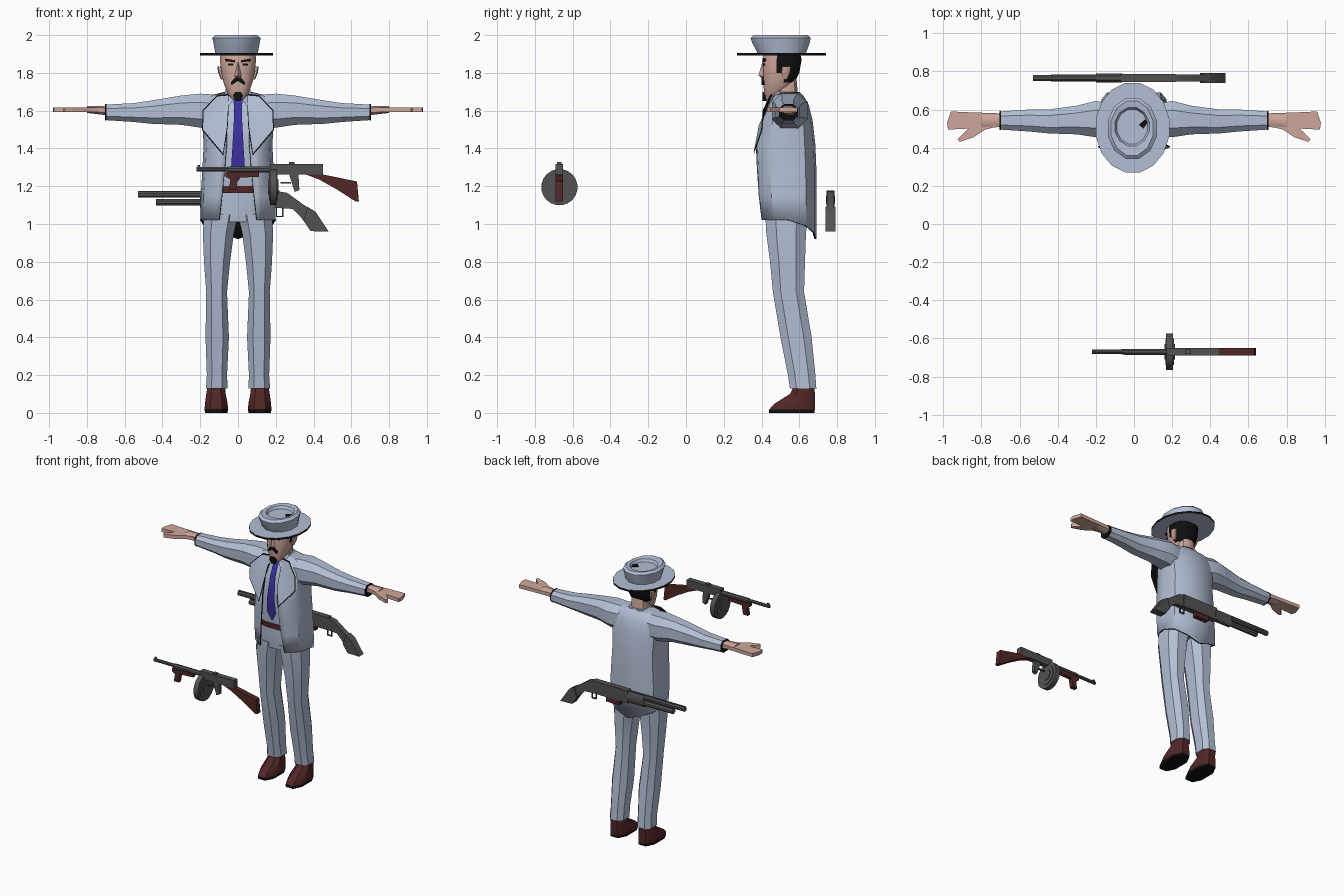
import bpy, bmesh, math
from mathutils import Vector


def mat(name, r, g, b):
    m = bpy.data.materials.new(name)
    m.diffuse_color = (r, g, b, 1)
    return m


FABRIC = mat("pale_blue_cloth", .45, .52, .66)
SKIN = mat("skin", .62, .39, .33)
RED = mat("dark_red_brown", .085, .02, .02)
BLACK = mat("black", .005, .005, .005)
TIE = mat("blue_tie", .045, .03, .36)
METAL = mat("gun_metal", .085, .085, .085)


def make(name, verts, faces, mats, rule=None, recalc=True):
    me = bpy.data.meshes.new(name)
    me.from_pydata(verts, [], faces)
    if recalc:
        bm = bmesh.new()
        bm.from_mesh(me)
        bmesh.ops.recalc_face_normals(bm, faces=bm.faces[:])
        bm.to_mesh(me)
        bm.free()
    for m in mats:
        me.materials.append(m)
    if rule:
        for p in me.polygons:
            p.material_index = rule(p.center, p.normal)
    ob = bpy.data.objects.new(name, me)
    bpy.context.collection.objects.link(ob)
    return ob


def loft(name, rings, mats, n=12, axis='z', power=.8, s=1, rule=None):
    """Rings are (position, (a0, a1), (b0, b1)) extents of rounded sections."""
    verts, k = [], math.cos(math.pi / n) ** power
    for p, (a0, a1), (b0, b1) in rings:
        for i in range(n):
            t = 2 * math.pi * (i + .5) / n
            u, v = (math.copysign(abs(f) ** power, f) / k for f in (math.cos(t), math.sin(t)))
            a = (a0 + a1) / 2 + u * (a1 - a0) / 2
            b = (b0 + b1) / 2 + v * (b1 - b0) / 2
            verts.append((s * a, b, p) if axis == 'z' else (s * p, a, b))
    faces = [(r * n + i, r * n + (i + 1) % n, (r + 1) * n + (i + 1) % n, (r + 1) * n + i)
             for r in range(len(rings) - 1) for i in range(n)]
    faces += [tuple(range(n)), tuple(range(len(verts) - n, len(verts)))]
    return make(name, verts, faces, mats, rule)


def prism(name, pts, lo, hi, m, axis='y', s=1):
    """Extrude an outline: (x, z) along y, or (x, y) along z."""
    n = len(pts)
    verts = [(s * a, d, b) if axis == 'y' else (s * a, b, d) for d in (lo, hi) for a, b in pts]
    faces = [tuple(range(n)), tuple(range(n, 2 * n))]
    faces += [(i, (i + 1) % n, n + (i + 1) % n, n + i) for i in range(n)]
    return make(name, verts, faces, [m])


def box(name, x, y, z, m, s=1):
    return prism(name, [(x[0], z[0]), (x[1], z[0]), (x[1], z[1]), (x[0], z[1])], y[0], y[1], m, s=s)


def rod(name, x0, x1, y, z, r, m, n=8):
    e = (y - r, y + r), (z - r, z + r)
    return loft(name, [(x0, *e), (x1, *e)], [m], n, 'x', 1)


def sym(w):
    return (-w, w)


# Head with hair on the back, neck
loft("head", [(1.66, sym(.03), (.42, .47)), (1.69, sym(.055), (.413, .53)),
              (1.75, sym(.077), (.41, .575)), (1.80, sym(.088), (.41, .60)),
              (1.87, sym(.096), (.405, .612)), (1.92, sym(.09), (.42, .60))],
     [SKIN, BLACK], 16, rule=lambda c, n: int(c.z > 1.75 and c.y > .53 or c.z > 1.8 and c.y > .50))
loft("neck", [(1.60, sym(.065), (.47, .60)), (1.77, sym(.06), (.47, .585))], [SKIN])

# Face
make("nose", [(0, .405, 1.86), (-.02, .412, 1.78), (.02, .412, 1.78), (0, .383, 1.785), (0, .41, 1.77)],
     [(0, 1, 3), (0, 3, 2), (1, 4, 3), (3, 4, 2), (0, 2, 4, 1)], [SKIN])
for s in (1, -1):
    prism("eyebrow", [(.015, 1.855), (.065, 1.862), (.065, 1.875), (.015, 1.867)], .404, .43, BLACK, s=s)
    prism("eye", [(.022, 1.838), (.055, 1.838), (.05, 1.85), (.025, 1.85)], .406, .43, BLACK, s=s)
    prism("moustache", [(0, 1.757), (.035, 1.735), (.038, 1.75), (.015, 1.775), (0, 1.772)],
          .400, .425, BLACK, s=s)
    loft("ear", [(1.765, (.078, .09), (.515, .535)), (1.80, (.08, .105), (.505, .55)),
                 (1.835, (.085, .11), (.51, .555))], [SKIN], 8, s=s)
prism("goatee", [(-.012, 1.65), (.012, 1.65), (.027, 1.68), (.015, 1.70), (-.015, 1.70), (-.027, 1.68)],
      .406, .43, BLACK)

# Hat: brim with a black edge, flared crown with a sunken top
loft("hat_brim", [(1.892, (-.2, .185), (.27, .74)), (1.905, (-.2, .185), (.27, .74))],
     [FABRIC, BLACK], 16, power=1, rule=lambda c, n: int(abs(n.z) < .5))
loft("hat_crown", [(1.903, (-.12, .105), (.38, .635)), (1.96, (-.13, .115), (.35, .655)),
                   (1.985, (-.137, .12), (.342, .66)), (2.0, (-.12, .10), (.36, .645)),
                   (1.995, (-.10, .08), (.41, .61)), (1.975, (-.09, .07), (.42, .60))],
     [FABRIC], 12, power=1)
prism("hat_dent", [(.025, .52), (.05, .50), (.07, .53), (.06, .55)], 1.974, 1.982, BLACK, 'z')

# Shirt, collar, tie, hips and belt
loft("shirt", [(1.15, sym(.15), (.425, .64)), (1.40, sym(.15), (.395, .64)), (1.55, sym(.15), (.42, .63)),
               (1.64, sym(.12), (.455, .61)), (1.70, sym(.07), (.475, .60))], [FABRIC], 12, power=.6)
tie_rows = [(1.665, .026, .458), (1.62, .02, .436), (1.55, .022, .408), (1.40, .03, .385),
            (1.29, .037, .395), (1.23, .003, .402)]
make("tie", [(s * w, y, z) for z, w, y in tie_rows for s in (-1, 1)],
     [(2 * i + 2, 2 * i + 3, 2 * i + 1, 2 * i) for i in range(5)], [TIE], recalc=False)
for s in (1, -1):
    make("collar", [(s * .012, .45, 1.67), (s * .05, .425, 1.625), (s * .075, .47, 1.67),
                    (s * .065, .50, 1.715), (s * .03, .465, 1.70)], [(0, 1, 2, 3, 4)], [FABRIC])
loft("hips", [(1.01, sym(.175), (.43, .64)), (1.10, sym(.17), (.42, .65)), (1.20, sym(.16), (.42, .64))],
     [FABRIC], 12, power=.7)
loft("belt", [(1.165, sym(.165), (.412, .65)), (1.20, sym(.162), (.412, .65))], [RED], 12, power=.7)

# Jacket: open shell with black lining and a pointed tail
rows = [(1.02, .20, .40, .69, .10), (1.15, .197, .385, .69, .085), (1.30, .188, .375, .69, .07),
        (1.42, .182, .37, .685, .06), (1.55, .19, .40, .67, .06), (1.63, .195, .435, .65, .05),
        (1.675, .17, .46, .625, .045), (1.70, .07, .495, .60, .038)]
drop = [0, 0, 0, 0, .03, .065, .10]
verts = []
for z, w, yf, yb, ox in rows:
    half = [(ox, yf), (max(.6 * w, ox + .01), yf + .008), (.92 * w, yf + (yb - yf) * .22),
            (w, (yf + yb) / 2), (.9 * w, yb - (yb - yf) * .18), (.5 * w, yb - .01), (0, yb)]
    d = drop if z == 1.02 else [0] * 7
    verts += [(x, y, z - e) for (x, y), e in zip(half, d)]
    verts += [(-x, y, z - e) for (x, y), e in list(zip(half, d))[-2::-1]]
faces = [(r * 13 + i, r * 13 + i + 1, r * 13 + i + 14, r * 13 + i + 13)
         for r in range(len(rows) - 1) for i in range(12)]
jacket = make("jacket", verts, faces, [FABRIC, BLACK], recalc=False)
sol = jacket.modifiers.new("lining", 'SOLIDIFY')
sol.thickness, sol.offset = .01, -1
sol.material_offset = sol.material_offset_rim = 1

# Lapels, each over a slightly larger black backing
lapel = [Vector(p) for p in [(.08, .357, 1.375), (.185, .40, 1.50), (.182, .405, 1.60),
                             (.11, .44, 1.675), (.05, .45, 1.68), (.058, .385, 1.52)]]
mid = sum(lapel, Vector()) / len(lapel)
for s in (1, -1):
    for name, k, dy, m in (("lapel", 1, 0, FABRIC), ("lapel_edge", 1.07, .004, BLACK)):
        pts = [mid + (p - mid) * k for p in lapel] + [mid]
        ring = [(6, i, (i + 1) % 6)[::s] for i in range(6)]
        make(name, [(s * p.x, p.y + dy, p.z) for p in pts], ring, [m], recalc=False)

# Limbs, mirrored
hand = [(.70, .515), (.78, .495), (.84, .455), (.915, .43), (.925, .445), (.87, .50),
        (.975, .495), (.98, .53), (.96, .59), (.85, .585), (.70, .58)]
for s in (1, -1):
    loft("sleeve", [(.12, (.46, .63), (1.50, 1.685)), (.20, (.455, .645), (1.51, 1.69)),
                    (.30, (.47, .62), (1.525, 1.68)), (.45, (.475, .60), (1.53, 1.655)),
                    (.55, (.485, .60), (1.54, 1.64)), (.70, (.495, .59), (1.55, 1.632))],
         [FABRIC], 8, 'x', s=s)
    loft("cuff_edge", [(.697, (.493, .592), (1.548, 1.634)), (.705, (.493, .592), (1.548, 1.634))],
         [BLACK], 8, 'x', s=s)
    loft("wrist", [(.69, (.51, .58), (1.575, 1.625)), (.80, (.50, .58), (1.588, 1.624))],
         [SKIN], 8, 'x', s=s)
    prism("hand", hand, 1.592, 1.618, SKIN, 'z', s)
    loft("trouser_leg", [(.13, (.055, .17), (.55, .69)), (.20, (.058, .165), (.54, .685)),
                         (.40, (.048, .172), (.50, .665)), (.64, (.058, .168), (.46, .625)),
                         (.80, (.042, .18), (.445, .63)), (.95, (.022, .186), (.425, .635)),
                         (1.05, (.0, .18), (.42, .645))], [FABRIC], 8, s=s)
    loft("shoe", [(0, (.055, .175), (.44, .68)), (.018, (.053, .177), (.44, .682)),
                  (.05, (.055, .175), (.47, .682)), (.10, (.065, .168), (.55, .682)),
                  (.15, (.07, .16), (.575, .68))], [RED, BLACK], 8, s=s,
         rule=lambda c, n: int(c.z < .02))

# Drum-fed gun floating in front
Y = -.67
rod("drum_gun_barrel", -.22, .20, Y, 1.29, .011, METAL)
rod("drum_gun_jacket", -.05, .20, Y, 1.288, .016, METAL)
box("drum_gun_sight", (-.215, -.20), (Y - .005, Y + .005), (1.29, 1.312), METAL)
box("drum_gun_receiver", (.17, .45), (Y - .02, Y + .02), (1.262, 1.318), METAL)
box("drum_gun_bolt", (.27, .30), (Y - .012, Y + .012), (1.31, 1.328), METAL)
for r, x in ((.095, .018), (.07, .023), (.04, .027)):
    rod("drum_magazine", .187 - x, .187 + x, Y, 1.195, r, METAL, 20)
prism("drum_gun_grip", [(.27, 1.265), (.32, 1.265), (.325, 1.18), (.30, 1.17)], Y - .014, Y + .014, METAL)
box("drum_gun_trigger_guard", (.225, .28), (Y - .006, Y + .006), (1.215, 1.222), METAL)
prism("drum_gun_stock", [(.36, 1.262), (.45, 1.262), (.63, 1.225), (.64, 1.12), (.625, 1.118),
                         (.52, 1.185), (.43, 1.235)], Y - .02, Y + .02, RED)
prism("drum_gun_foregrip", [(-.065, 1.275), (.11, 1.275), (.11, 1.25), (.0, 1.245), (-.01, 1.18),
                            (-.05, 1.18), (-.04, 1.235), (-.065, 1.25)], Y - .014, Y + .014, RED)

# Long gun behind the back
Y = .765
rod("long_gun_barrel", -.53, .10, Y, 1.156, .016, METAL)
rod("long_gun_tube", -.435, .10, Y, 1.115, .018, METAL)
box("long_gun_rib", (-.53, .0), (Y - .006, Y + .006), (1.165, 1.176), METAL)
loft("long_gun_pump", [(-.20, (.742, .788), (1.088, 1.172)), (-.06, (.742, .788), (1.088, 1.172))],
     [METAL], 8, 'x')
box("long_gun_receiver", (-.07, .22), (Y - .021, Y + .021), (1.085, 1.178), METAL)
box("long_gun_red_grip", (.0, .11), (Y - .016, Y + .016), (1.05, 1.09), RED)
for x, z in (((.20, .206), (1.04, 1.09)), ((.234, .24), (1.04, 1.09)), ((.20, .24), (1.036, 1.043))):
    box("long_gun_trigger_guard", x, (Y - .005, Y + .005), z, METAL)
prism("long_gun_neck", [(.20, 1.175), (.26, 1.165), (.35, 1.10), (.40, 1.07), (.36, 1.0), (.33, 1.04),
                        (.29, 1.08), (.20, 1.085)], Y - .018, Y + .018, METAL)
prism("long_gun_stock", [(.37, 1.09), (.41, 1.065), (.48, .96), (.385, .962), (.345, 1.02)],
      Y - .027, Y + .027, METAL)

# Soft shading with kept edges
bpy.ops.object.select_all(action='SELECT')
bpy.context.view_layer.objects.active = jacket
bpy.ops.object.shade_smooth_by_angle(angle=math.radians(35))
